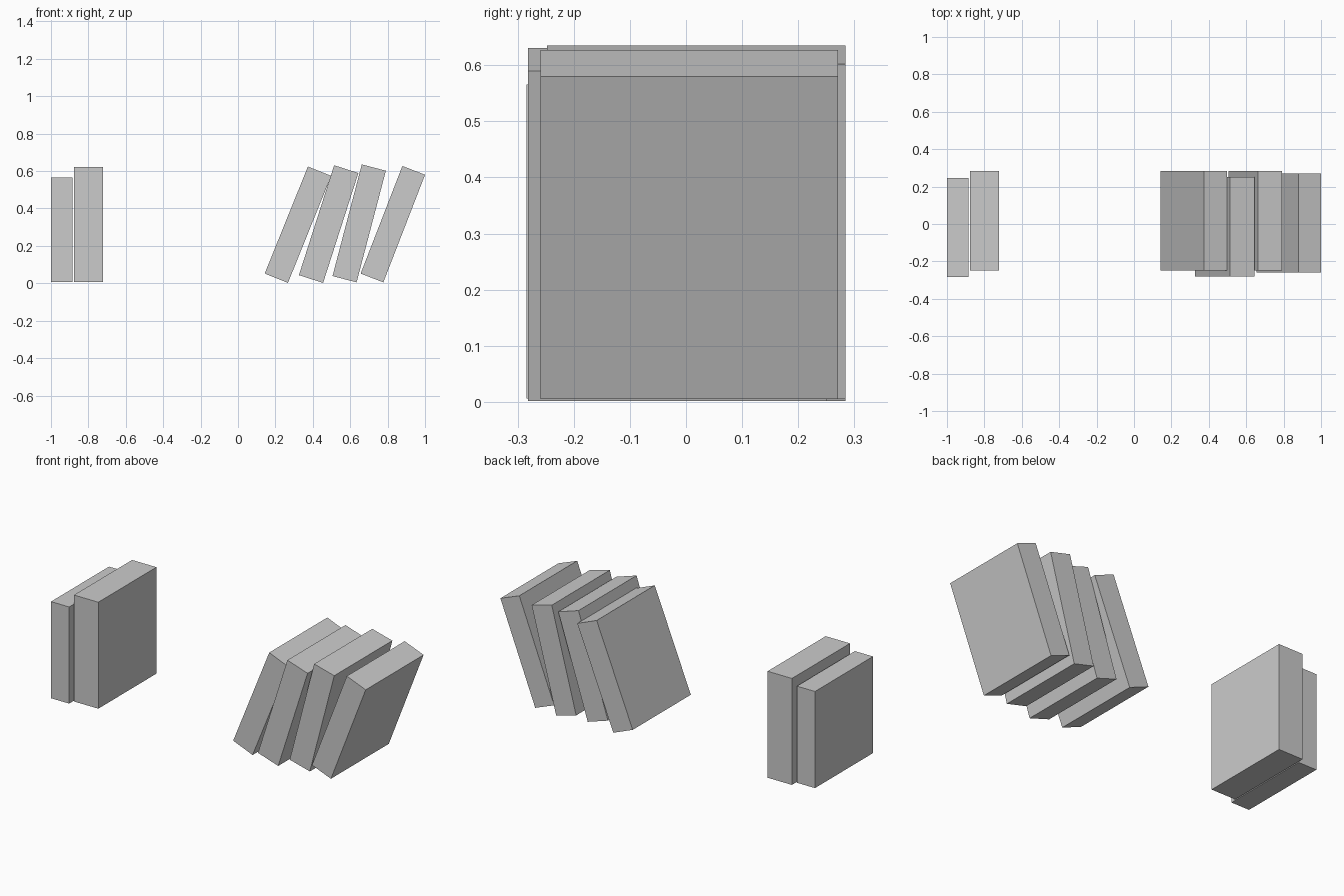
import bpy, bmesh
from math import radians
from mathutils import Matrix

if "Cube" in bpy.data.objects:
    bpy.data.objects.remove(bpy.data.objects["Cube"])


def book(name, pivot_x, pivot_z, thick, height, y0, y1, lean=0):
    """Box whose lower right edge is the pivot, leaning towards +x by degrees."""
    bm = bmesh.new()
    bmesh.ops.create_cube(bm, size=1)
    m = (Matrix.Translation((pivot_x, 0, pivot_z))
         @ Matrix.Rotation(radians(lean), 4, 'Y')
         @ Matrix.Translation((-thick / 2, (y0 + y1) / 2, height / 2))
         @ Matrix.Diagonal((thick, y1 - y0, height, 1)))
    bm.transform(m)
    mesh = bpy.data.meshes.new(name)
    bm.to_mesh(mesh)
    bm.free()
    bpy.context.collection.objects.link(bpy.data.objects.new(name, mesh))


# Two upright books on the left
book("upright_book_thin", -0.884, 0.006, 0.116, 0.56, -0.284, 0.247)
book("upright_book_thick", -0.722, 0.006, 0.156, 0.617, -0.248, 0.284)

# Four leaning books on the right
book("leaning_book_1", 0.267, 0.002, 0.134, 0.617, -0.248, 0.284, 22)
book("leaning_book_2", 0.455, 0.002, 0.136, 0.617, -0.282, 0.25, 17.8)
book("leaning_book_3", 0.634, 0.005, 0.133, 0.617, -0.248, 0.284, 14.7)
book("leaning_book_4", 0.777, 0.005, 0.13, 0.617, -0.259, 0.271, 21.2)
